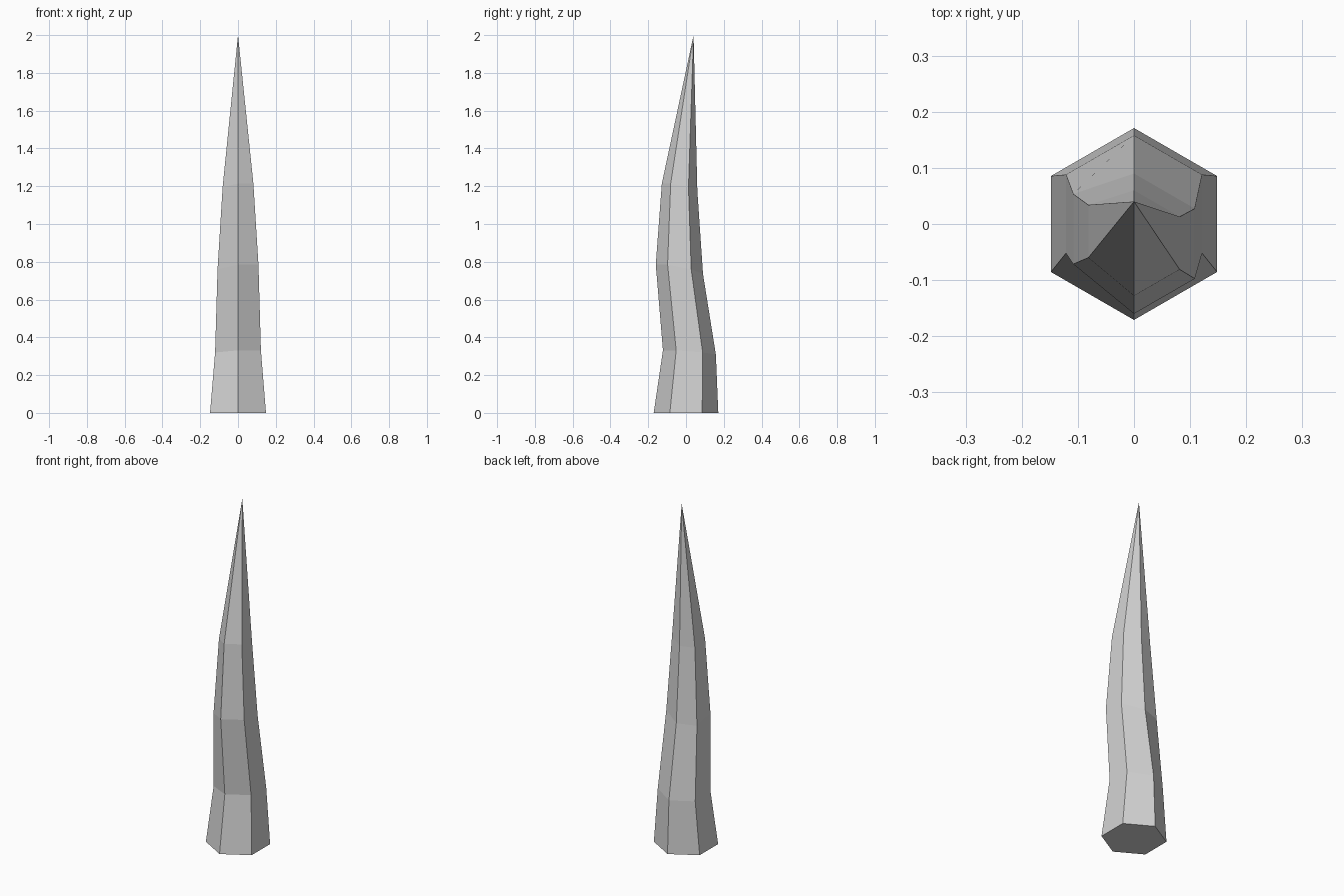
import bpy
import bmesh
from math import sin, cos, radians

cube = bpy.data.objects.get("Cube")
if cube:
    bpy.data.objects.remove(cube, do_unlink=True)

# One plain grey stone colour
grey = bpy.data.materials.new("stone_grey")
grey.use_nodes = True
colour = (0.65, 0.65, 0.65, 1)
grey.diffuse_color = colour
grey.node_tree.nodes["Principled BSDF"].inputs["Base Color"].default_value = colour

# Bent hexagonal rings: height, centre y, radius, lean of the ring, shift of its right side
RINGS = [
    (0.00, 0.000, 0.171, 0.00, 0.000),
    (0.32, 0.018, 0.140, 0.08, 0.000),
    (0.76, -0.035, 0.125, 0.20, 0.026),
    (1.195, -0.034, 0.094, 0.20, 0.021),
]
TIP = (0, 0.04, 2)
SIDES = 6

bm = bmesh.new()


def make_ring(height, centre, radius, lean, shift):
    verts = []
    for i in range(SIDES):
        angle = radians(30 + i * 360 / SIDES)
        x, y = radius * cos(angle), radius * sin(angle)
        z = height + lean * (0.6 * x - y)
        y += centre + (shift if x < -0.01 else 0)
        verts.append(bm.verts.new((x, y, z)))
    return verts


# Base, side panels and pointed top
rings = [make_ring(*ring) for ring in RINGS]
tip = bm.verts.new(TIP)
bm.faces.new(rings[0])
for i in range(SIDES):
    j = (i + 1) % SIDES
    for low, high in zip(rings, rings[1:]):
        bm.faces.new((low[i], low[j], high[j], high[i]))
    bm.faces.new((rings[-1][i], rings[-1][j], tip))
bmesh.ops.recalc_face_normals(bm, faces=bm.faces)

mesh = bpy.data.meshes.new("spike")
bm.to_mesh(mesh)
bm.free()
mesh.materials.append(grey)
spike = bpy.data.objects.new("spike", mesh)
bpy.context.collection.objects.link(spike)
